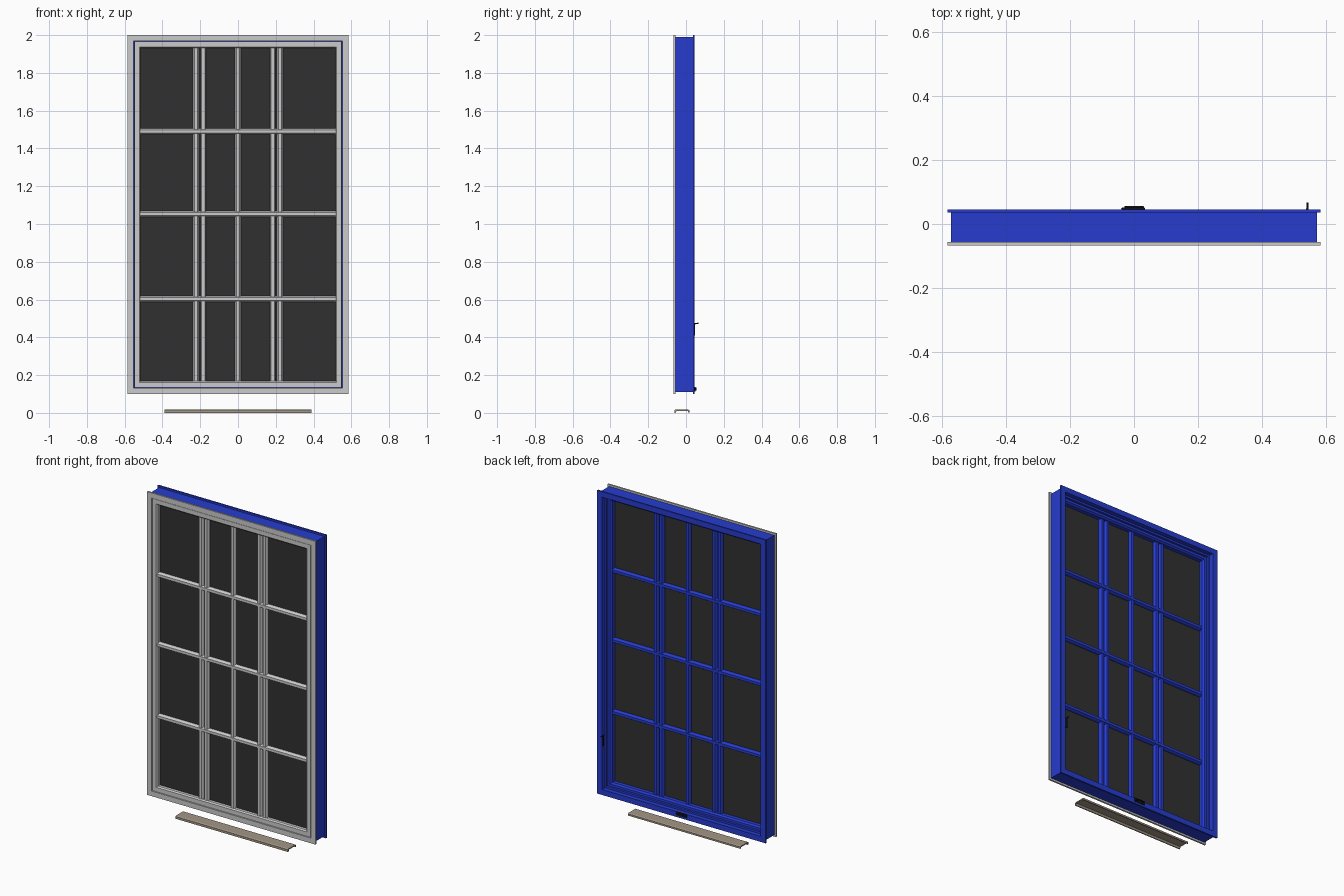
import bpy, bmesh, math
from mathutils import Vector

if "Cube" in bpy.data.objects:
    bpy.data.objects.remove(bpy.data.objects["Cube"])

HALF_W, Z0, Z1 = 0.584, 0.10, 2.0


def material(name, rgb):
    m = bpy.data.materials.new(name)
    m.diffuse_color = (*rgb, 1)
    m.use_nodes = True
    m.node_tree.nodes["Principled BSDF"].inputs["Base Color"].default_value = m.diffuse_color
    return m


BLUE = material("blue_paint", (0.02, 0.045, 0.62))
DARK = material("dark_glass", (0.03, 0.03, 0.03))
BLACK = material("black_metal", (0.008, 0.008, 0.008))
TAN = material("tan_sill", (0.36, 0.31, 0.24))


def finish(name, bm, mat):
    bmesh.ops.recalc_face_normals(bm, faces=bm.faces)
    me = bpy.data.meshes.new(name)
    bm.to_mesh(me)
    bm.free()
    ob = bpy.data.objects.new(name, me)
    bpy.context.collection.objects.link(ob)
    if mat:
        me.materials.append(mat)
    return ob


def frame(name, profile, mat=None):
    """Mitred rectangular frame; profile points are (inset from outer edge, y)."""
    bm = bmesh.new()
    loops = []
    for sx, top in ((-1, 0), (1, 0), (1, 1), (-1, 1)):
        loops.append([bm.verts.new((sx * (HALF_W - d), y, Z1 - d if top else Z0 + d))
                      for d, y in profile])
    n = len(profile)
    for i in range(4):
        a, b = loops[i], loops[(i + 1) % 4]
        for j in range(n):
            k = (j + 1) % n
            bm.faces.new((a[j], a[k], b[k], b[j]))
    return finish(name, bm, mat)


def prism(name, points, direction, mat=None):
    """Extrude a closed outline of 3D points along a vector."""
    bm = bmesh.new()
    face = bm.faces.new([bm.verts.new(p) for p in points])
    new = bmesh.ops.extrude_face_region(bm, geom=[face], use_keep_orig=True)["geom"]
    bmesh.ops.translate(bm, vec=Vector(direction),
                        verts=[g for g in new if isinstance(g, bmesh.types.BMVert)])
    return finish(name, bm, mat)


def box(name, lo, hi, mat=None, bevel=0):
    (x0, y0, z0), (x1, y1, z1) = lo, hi
    ob = prism(name, [(x0, y0, z0), (x1, y0, z0), (x1, y1, z0), (x0, y1, z0)],
               (0, 0, z1 - z0), mat)
    if bevel:
        m = ob.modifiers.new("bevel", "BEVEL")
        m.width, m.segments = bevel, 2
    return ob


def rod(name, path, radius, mat):
    cu = bpy.data.curves.new(name, "CURVE")
    cu.dimensions = "3D"
    cu.bevel_depth, cu.bevel_resolution, cu.use_fill_caps = radius, 2, True
    sp = cu.splines.new("POLY")
    sp.points.add(len(path) - 1)
    for p, co in zip(sp.points, path):
        p.co = (*co, 1)
    ob = bpy.data.objects.new(name, cu)
    bpy.context.collection.objects.link(ob)
    cu.materials.append(mat)
    return ob


# Outer frame: grey front trim, blue box with rear flange and stepped inside
frame("front_trim", [(0, -0.067), (0, -0.056), (0.032, -0.056), (0.032, -0.067)])
frame("frame_body", [(0.011, -0.056), (0.011, 0.036), (0, 0.036), (0, 0.046),
                     (0.034, 0.046), (0.034, 0.018), (0.046, 0.018), (0.046, 0.004),
                     (0.031, 0.004), (0.031, -0.056)], BLUE)

# Sash: grey outside half, blue inside half
frame("sash_front", [(0.035, -0.064), (0.035, -0.035), (0.069, -0.035),
                     (0.069, -0.056), (0.062, -0.064)])
frame("sash_back", [(0.033, -0.035), (0.033, 0.003), (0.060, 0.003),
                    (0.068, -0.008), (0.068, -0.035)], BLUE)

# Glass
box("glass", (-0.52, -0.038, 0.165), (0.52, -0.032, 1.935), DARK)


# Glazing bars with chamfered faces, grey outside and blue inside
def bar(name, centre, width, vertical, front, back):
    for side, face, mat in (("front", front, None), ("back", back, BLUE)):
        mid = -0.035
        shoulder = mid + (face - mid) * 0.55
        h, t = width / 2, width * 0.28
        prof = [(-h, mid), (-h, shoulder), (-t, face), (t, face), (h, shoulder), (h, mid)]
        if vertical:
            pts, vec = [(centre + u, y, 0.165) for u, y in prof], (0, 0, 1.77)
        else:
            pts, vec = [(-0.518, y, centre + u) for u, y in prof], (1.036, 0, 0)
        prism(f"{name}_{side}", pts, vec, mat)


for i, x in enumerate((-0.222, -0.184, 0, 0.184, 0.222)):
    bar(f"vertical_bar_{i + 1}", x, 0.031, True, -0.057, -0.012)
for i, z in enumerate((0.603, 1.053, 1.49)):
    bar(f"horizontal_bar_{i + 1}", z, 0.03, False, -0.060, -0.010)

# Crank operator on the lower rear rail
box("crank_base", (-0.04, 0.044, 0.112), (0.035, 0.051, 0.137), BLACK, 0.003)
rod("crank_arm", [(-0.03, 0.052, 0.127), (0, 0.053, 0.13), (0.03, 0.052, 0.122)], 0.004, BLACK)

# Lock lever on the right rear jamb
box("lock_plate", (0.539, 0.04, 0.41), (0.547, 0.048, 0.476), BLACK)
rod("lock_lever", [(0.543, 0.046, 0.472), (0.543, 0.058, 0.473), (0.544, 0.067, 0.476)],
    0.003, BLACK)

# Loose sill strip under the window: shallow sloped channel
sill = [(-0.062, 0), (-0.062, 0.014), (-0.055, 0.018), (0.012, 0.018), (0.018, 0.014),
        (0.018, 0.003), (0.012, 0.003), (0.010, 0.011), (-0.050, 0.011), (-0.056, 0)]
prism("sill_strip", [(-0.39, y, z) for y, z in sill], (0.78, 0, 0), TAN)
